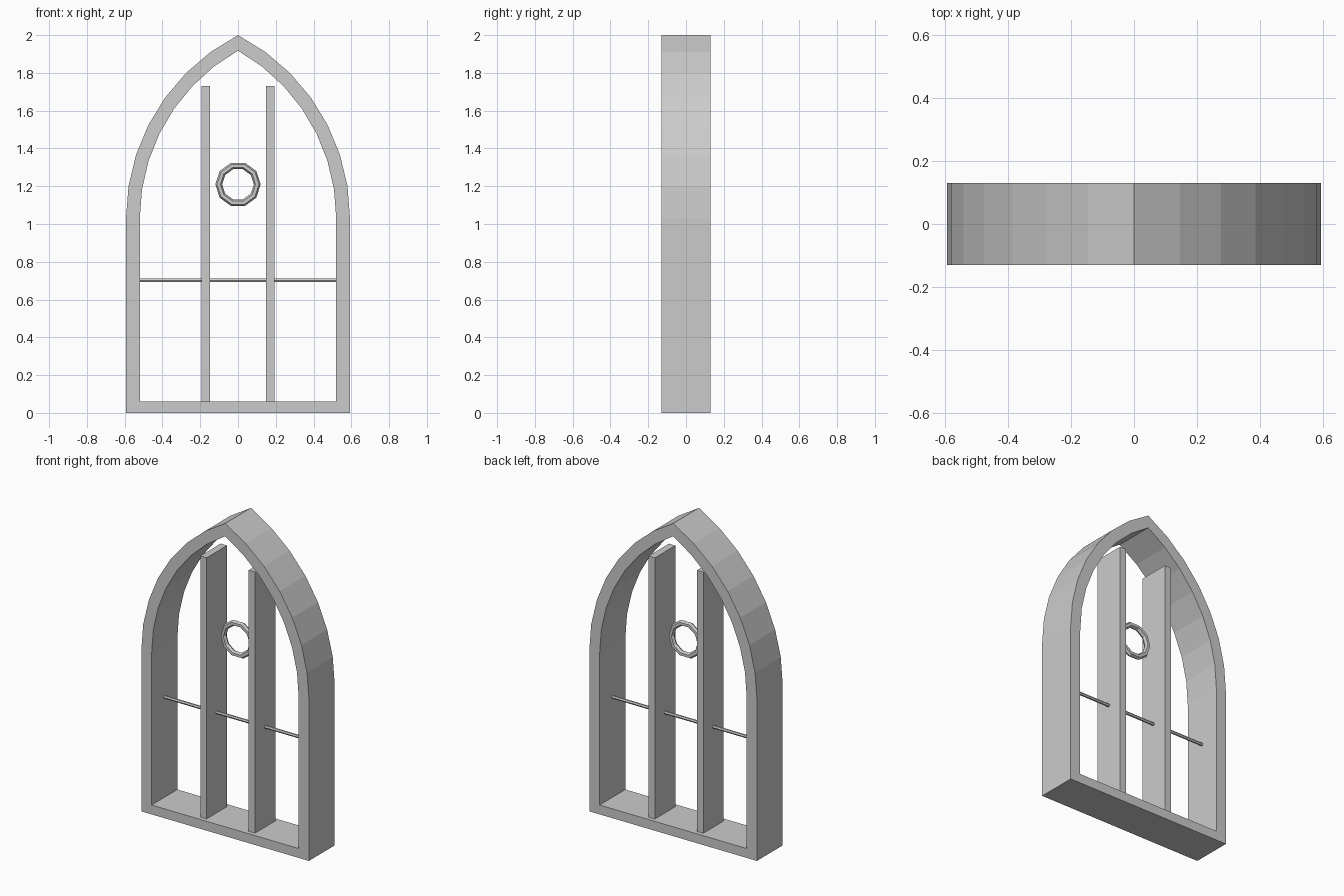
import bpy, bmesh, math

if "Cube" in bpy.data.objects:
    bpy.data.objects.remove(bpy.data.objects["Cube"])

SEG = 7          # facets per side of the pointed arch
DEPTH = 0.13     # half depth of the frame


def add_object(name, bm):
    bmesh.ops.recalc_face_normals(bm, faces=bm.faces[:])
    mesh = bpy.data.meshes.new(name)
    bm.to_mesh(mesh)
    bm.free()
    obj = bpy.data.objects.new(name, mesh)
    bpy.context.collection.objects.link(obj)
    return obj


def arch_outline(half, bottom, spring, apex):
    # closed pointed-arch outline, from bottom right round to bottom left
    rise = apex - spring
    radius = (half ** 2 + rise ** 2) / (2 * half)
    end = math.asin(rise / radius)
    right = [(half, bottom)]
    for i in range(SEG + 1):
        a = end * i / SEG
        right.append((half - radius + radius * math.cos(a), spring + radius * math.sin(a)))
    right[-1] = (0, apex)
    return right + [(-x, z) for x, z in reversed(right[:-1])]


def box(name, x, z0, z1, width, half_depth):
    bm = bmesh.new()
    bmesh.ops.create_cube(bm, size=1)
    for v in bm.verts:
        v.co = (x + v.co.x * width, v.co.y * 2 * half_depth, z0 + (v.co.z + 0.5) * (z1 - z0))
    return add_object(name, bm)


# Pointed arch frame with sill
bm = bmesh.new()
outlines = [arch_outline(0.593, 0, 1.03, 2.0), arch_outline(0.52, 0.06, 1.03, 1.918)]
loops = [[bm.verts.new((x, y, z)) for x, z in outlines[k]]
         for k, y in ((0, -DEPTH), (0, DEPTH), (1, DEPTH), (1, -DEPTH))]
n = len(loops[0])
for k in range(4):
    a, b = loops[k], loops[(k + 1) % 4]
    for i in range(n):
        j = (i + 1) % n
        bm.faces.new((a[i], a[j], b[j], b[i]))
add_object("arch_frame", bm)

# Two upright mullions
for side, x in (("left", -0.172), ("right", 0.17)):
    box("mullion_" + side, x, 0.06, 1.73, 0.045, 0.103)

# Thin horizontal bar
bpy.ops.mesh.primitive_cylinder_add(vertices=6, radius=0.01, depth=1.04,
                                    location=(0, 0, 0.702), rotation=(0, math.pi / 2, 0))
bpy.context.object.name = "cross_bar"

# Small ring between the mullions
bpy.ops.mesh.primitive_torus_add(major_segments=10, minor_segments=6, major_radius=0.102,
                                 minor_radius=0.018, location=(0, 0, 1.21),
                                 rotation=(math.pi / 2, 0, 0))
bpy.context.object.name = "centre_ring"
